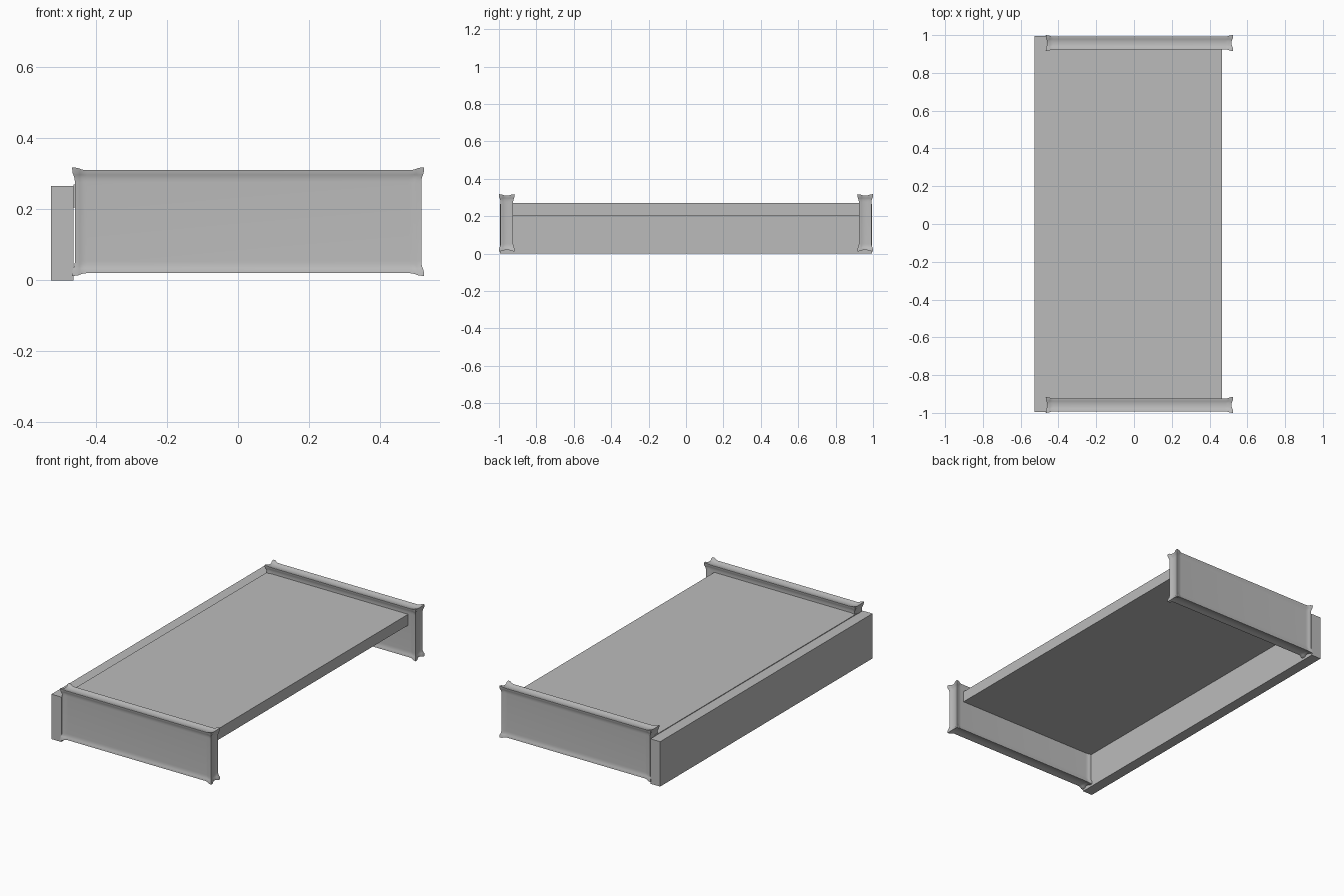
import bpy, bmesh, math
from mathutils import Vector

if "Cube" in bpy.data.objects:
    bpy.data.objects.remove(bpy.data.objects["Cube"], do_unlink=True)

# One plain gray for everything
gray = bpy.data.materials.new("plain_gray")
gray.use_nodes = True
gray.diffuse_color = (0.5, 0.5, 0.5, 1)
gray.node_tree.nodes["Principled BSDF"].inputs["Base Color"].default_value = gray.diffuse_color


def box_mesh(half):
    bm = bmesh.new()
    bmesh.ops.create_cube(bm, size=2)
    bmesh.ops.scale(bm, vec=half, verts=bm.verts)
    return bm


def finish(bm, name, location):
    bmesh.ops.recalc_face_normals(bm, faces=bm.faces)
    mesh = bpy.data.meshes.new(name)
    bm.to_mesh(mesh)
    bm.free()
    mesh.materials.append(gray)
    obj = bpy.data.objects.new(name, mesh)
    obj.location = location
    bpy.context.collection.objects.link(obj)
    return obj


def plain_box(name, low, high):
    low, high = Vector(low), Vector(high)
    return finish(box_mesh((high - low) / 2), name, (low + high) / 2)


def flared_box(name, location, half, edge_flare=0.006, tip_flare=0.008, reach=0.028):
    """Box whose faces sweep outward toward the edges and the corners."""
    bm = box_mesh(half)
    # Loops gathered near every edge
    for axis in range(3):
        for side in (-1, 1):
            for step in (0.1, 0.25, 0.45, 0.7, 1.0):
                point, normal = Vector(), Vector()
                point[axis] = side * (half[axis] - reach * step)
                normal[axis] = 1
                bmesh.ops.bisect_plane(bm, geom=bm.verts[:] + bm.edges[:] + bm.faces[:],
                                       plane_co=point, plane_no=normal)
    bmesh.ops.remove_doubles(bm, verts=bm.verts, dist=0.0001)
    # Push each face outward by how near the point is to the other faces
    for v in bm.verts:
        near = [max(0, 1 - (half[i] - abs(v.co[i])) / reach) ** 2 for i in range(3)]
        on_face = [abs(abs(v.co[i]) - half[i]) < 0.0001 for i in range(3)]
        for i in range(3):
            if on_face[i]:
                a, b = near[i - 1], near[i - 2]
                push = edge_flare * max(a, b) + tip_flare * a * b
                v.co[i] += math.copysign(push, v.co[i])
    obj = finish(bm, name, location)
    bpy.context.view_layer.objects.active = obj
    obj.select_set(True)
    bpy.ops.object.shade_smooth_by_angle(angle=math.radians(35))
    obj.select_set(False)
    return obj


# Flat platform and the long board along its side
plain_box("platform", (-0.463, -0.94, 0.205), (0.465, 0.94, 0.27))
plain_box("side_board", (-0.527, -0.995, 0), (-0.463, 0.995, 0.266))

# Two flared end boards
for name, side in (("front_end_board", -1), ("back_end_board", 1)):
    flared_box(name, (0.0285, side * 0.958, 0.165), (0.482, 0.028, 0.139))
